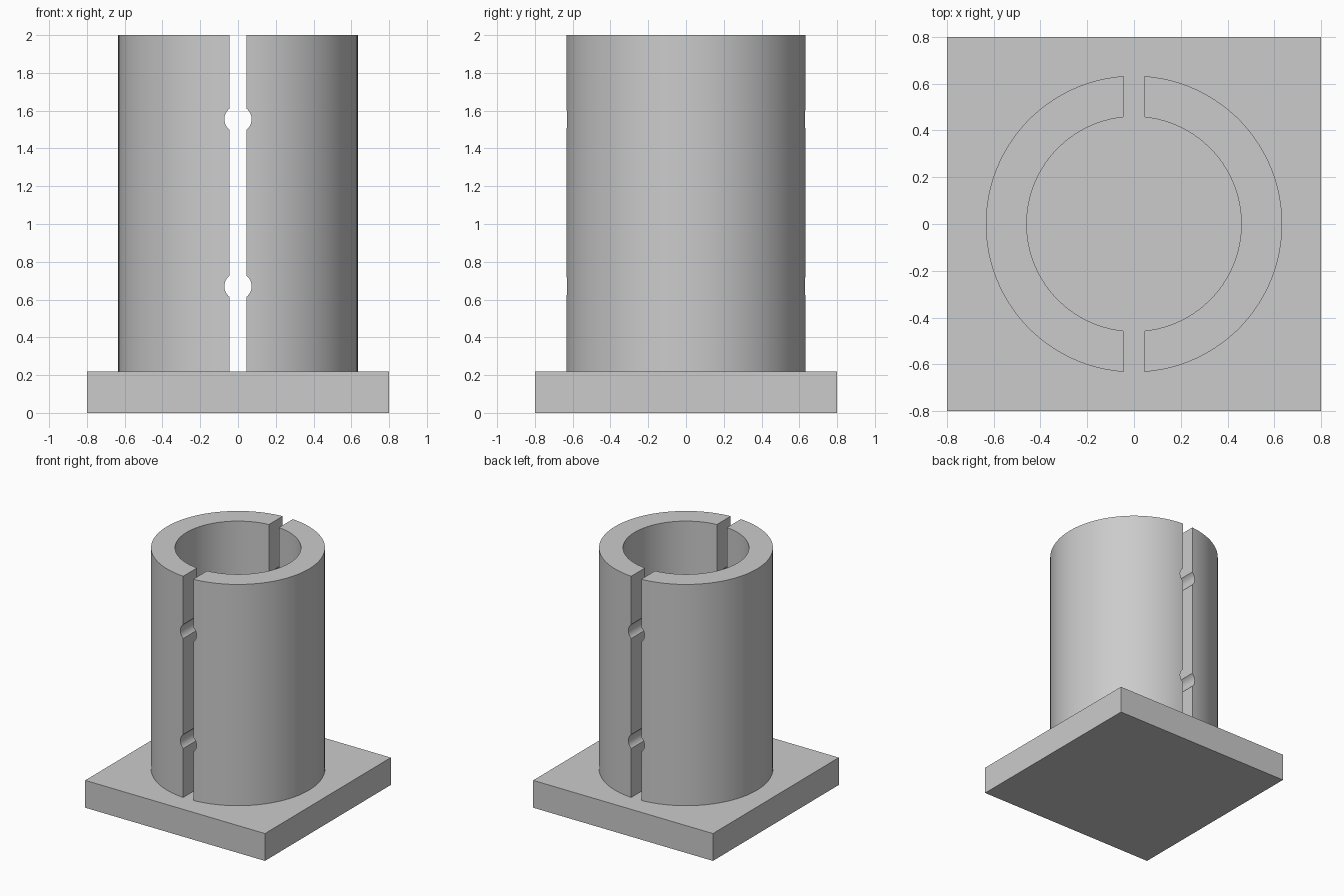
import bpy, bmesh
from math import asin, pi, sin, cos, radians

cube = bpy.data.objects.get("Cube")
if cube:
    bpy.data.objects.remove(cube, do_unlink=True)

BASE_TOP, TOP = 0.22, 2.0
OUTER, INNER = 0.634, 0.459
SLOT = 0.045                 # half width of the slot
HOLE_RADIUS, HOLE_HEIGHTS = 0.072, (0.67, 1.555)
STEPS = 48

grey = bpy.data.materials.new("plain grey")
grey.use_nodes = True
colour = (0.6, 0.6, 0.6, 1)
grey.diffuse_color = colour
grey.node_tree.nodes["Principled BSDF"].inputs["Base Color"].default_value = colour


def arc(radius, side):
    """Half circle on one side, ending flush with the slot wall."""
    limit = pi / 2 - asin(SLOT / radius)
    angles = [-limit + 2 * limit * i / STEPS for i in range(STEPS + 1)]
    return [(side * radius * cos(a), radius * sin(a)) for a in angles]


def half_shell(name, side):
    """C-shaped section extruded upwards."""
    bm = bmesh.new()
    section = arc(OUTER, side) + arc(INNER, side)[::-1]
    face = bm.faces.new([bm.verts.new((x, y, BASE_TOP)) for x, y in section])
    raised = bmesh.ops.extrude_face_region(bm, geom=[face])["geom"]
    verts = [v for v in raised if isinstance(v, bmesh.types.BMVert)]
    bmesh.ops.translate(bm, verts=verts, vec=(0, 0, TOP - BASE_TOP))
    bmesh.ops.recalc_face_normals(bm, faces=bm.faces)
    mesh = bpy.data.meshes.new(name)
    bm.to_mesh(mesh)
    bm.free()
    obj = bpy.data.objects.new(name, mesh)
    bpy.context.collection.objects.link(obj)
    mesh.materials.append(grey)
    return obj


# Square base plate
bpy.ops.mesh.primitive_cube_add(size=1, location=(0, 0, BASE_TOP / 2))
base = bpy.context.object
base.name = "base_plate"
base.scale = (1.6, 1.6, BASE_TOP)
base.data.materials.append(grey)

# Cross-hole cutters
cutters = []
for z in HOLE_HEIGHTS:
    bpy.ops.mesh.primitive_cylinder_add(vertices=48, radius=HOLE_RADIUS, depth=2,
                                        location=(0, 0, z), rotation=(pi / 2, 0, 0))
    cutter = bpy.context.object
    cutter.name = "hole_cutter"
    cutter.hide_render = True
    cutter.data.materials.append(grey)
    cutters.append(cutter)

# Two halves of the split tube, with the holes cut through the slot walls
for name, side in (("left_half_tube", 1), ("right_half_tube", -1)):
    shell = half_shell(name, side)
    bpy.ops.object.select_all(action="DESELECT")
    shell.select_set(True)
    bpy.context.view_layer.objects.active = shell
    for cutter in cutters:
        cut = shell.modifiers.new("hole", "BOOLEAN")
        cut.operation, cut.solver, cut.object = "DIFFERENCE", "EXACT", cutter
        bpy.ops.object.modifier_apply(modifier=cut.name)
    bpy.ops.object.shade_smooth_by_angle(angle=radians(30))

for cutter in cutters:
    bpy.data.objects.remove(cutter, do_unlink=True)
